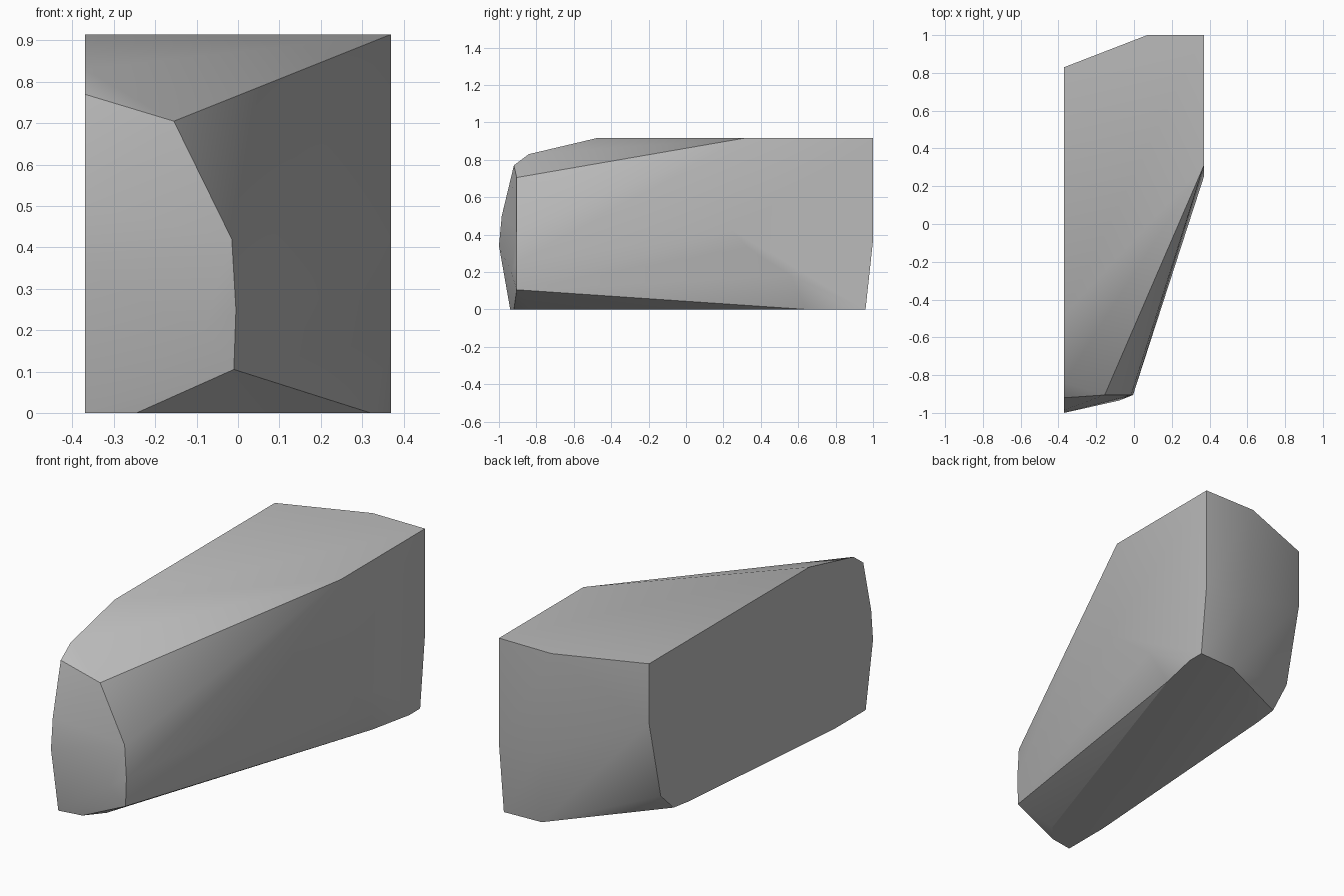
import bpy
import bmesh
import math

# Remove the default cube only
default_cube = bpy.data.objects.get("Cube")
if default_cube:
    bpy.data.objects.remove(default_cube, do_unlink=True)

HALF_WIDTH = 0.37
HEIGHT = 0.915


def make_material(name, value):
    material = bpy.data.materials.new(name)
    material.use_nodes = True
    colour = (value, value, value, 1.0)
    material.diffuse_color = colour
    material.node_tree.nodes["Principled BSDF"].inputs["Base Color"].default_value = colour
    return material


def make_convex_shell(name, points, material):
    """Wrap a set of corner points in one tight convex surface."""
    shell = bmesh.new()
    for point in points:
        shell.verts.new(point)
    hull = bmesh.ops.convex_hull(shell, input=shell.verts)
    loose = {item for item in hull["geom_interior"] + hull["geom_unused"]
             if isinstance(item, bmesh.types.BMVert)}
    bmesh.ops.delete(shell, geom=list(loose), context="VERTS")
    # Merge the triangles of each flat side into one polygon
    bmesh.ops.dissolve_limit(shell, angle_limit=math.radians(0.5),
                             verts=shell.verts, edges=shell.edges)
    bmesh.ops.recalc_face_normals(shell, faces=shell.faces)
    mesh = bpy.data.meshes.new(name)
    shell.to_mesh(mesh)
    shell.free()
    mesh.materials.append(material)
    body = bpy.data.objects.new(name, mesh)
    bpy.context.collection.objects.link(body)
    return body


# Flat cut side: outline as (y, z)
cut_outline = [(-0.48, HEIGHT), (-0.84, 0.83), (-0.92, 0.77), (-0.985, 0.5),
               (-1, 0.34), (-0.94, 0), (-0.68, 0), (0.51, 0.08),
               (0.63, 0.095), (0.735, 0.195), (0.83, 0.605), (0.83, HEIGHT)]

# Flat outer wall: outline as (y, z)
wall_outline = [(0.31, HEIGHT), (0.25, 0.42), (0.33, 0.33), (0.56, 0.18),
                (0.87, 0), (0.96, 0), (1, 0.37), (1, HEIGHT)]

# Blunt nose corners as (x, y, z)
nose_corners = [(-0.155, -0.905, 0.705), (-0.015, -0.905, 0.42),
                (-0.005, -0.905, 0.25), (-0.01, -0.905, 0.105),
                (-0.08, -0.935, 0.2)]

# Floor corners as (x, y)
floor_corners = [(-0.245, -0.92), (-0.17, -0.83), (0.32, 0.64), (0.16, 0.95)]

# Ridge down the tail as (x, z)
tail_ridge = [(0.07, HEIGHT), (0.12, 0.38)]

corners = [(-HALF_WIDTH, y, z) for y, z in cut_outline]
corners += [(HALF_WIDTH, y, z) for y, z in wall_outline]
corners += nose_corners
corners += [(x, y, 0) for x, y in floor_corners]
corners += [(x, 1, z) for x, z in tail_ridge]

grey = make_material("plain grey", 0.5)
body = make_convex_shell("faceted_body", corners, grey)

# Soft shading across shallow folds, crisp at the main edges
bpy.ops.object.select_all(action="DESELECT")
body.select_set(True)
bpy.context.view_layer.objects.active = body
bpy.ops.object.shade_smooth_by_angle(angle=math.radians(30))
